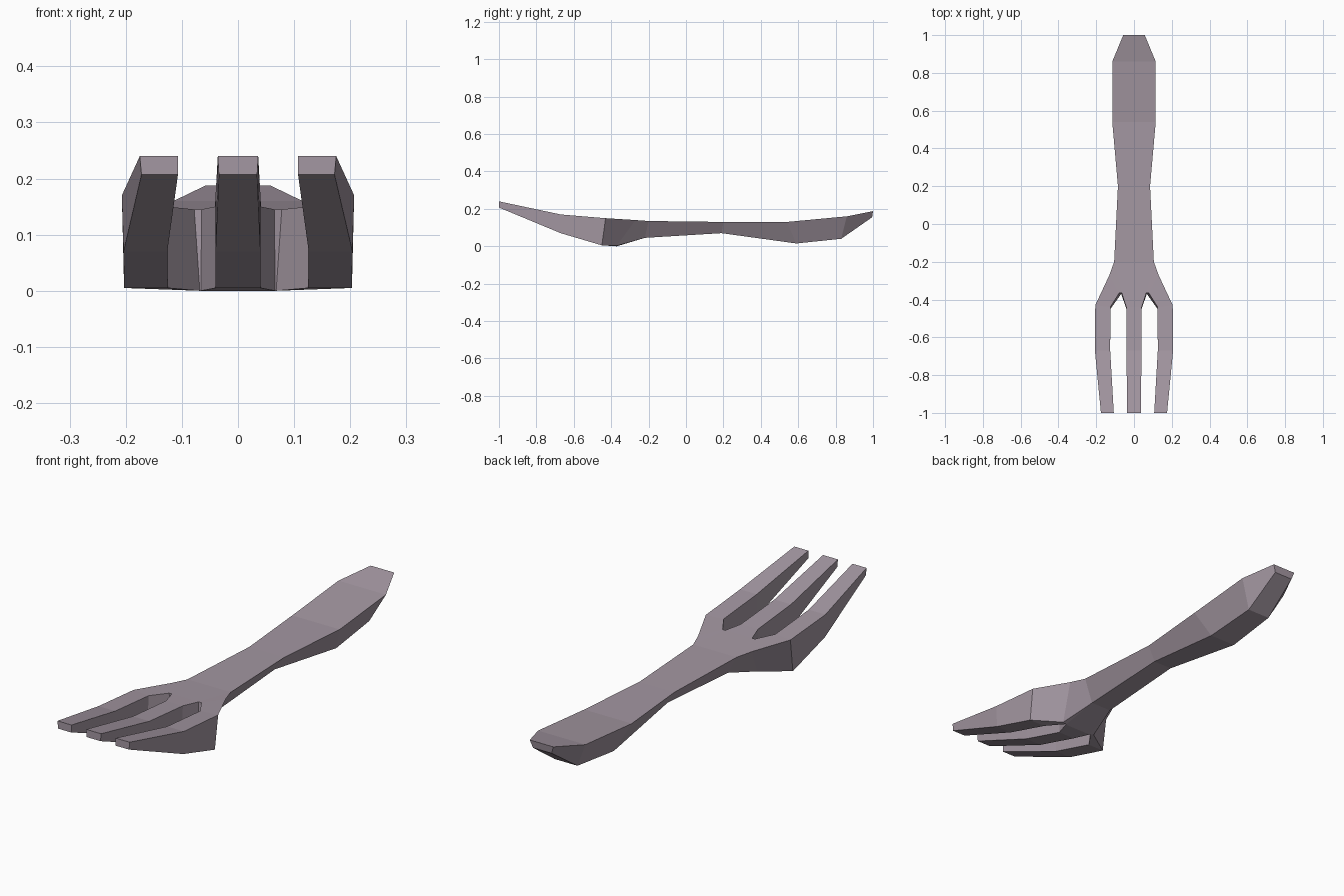
import bpy, bmesh

if "Cube" in bpy.data.objects:
    bpy.data.objects.remove(bpy.data.objects["Cube"])

# Each outline point of the right half: top (x, y, z) and bottom (x, y, z)
pts = {
    # handle stations, butt end to neck
    'h0': ((.057, 1.0, .188), (.045, .995, .155)),
    'h1': ((.115, .86, .16), (.055, .83, .04)),
    'h2': ((.115, .54, .13), (.063, .59, .015)),
    'h3': ((.085, .20, .13), (.045, .19, .07)),
    'h4': ((.105, -.20, .135), (.05, -.22, .045)),
    # shoulder and slot end
    'shoulder': ((.13, -.27, .14), (.085, -.37, .003)),
    'slot_out': ((.078, -.365, .145), (.068, -.37, 0)),
    'slot_in': ((.065, -.365, .145), (.066, -.375, 0)),
    # outer prong: outside (o) and inside (i) edges
    'o0': ((.205, -.43, .15), (.203, -.45, .005)),
    'i0': ((.125, -.44, .15), (.125, -.45, .005)),
    'o1': ((.207, -.67, .17), (.204, -.67, .07)),
    'i1': ((.126, -.67, .17), (.126, -.67, .07)),
    'o2': ((.175, -1, .24), (.172, -1, .207)),
    'i2': ((.107, -1, .24), (.107, -1, .207)),
    # middle prong edge
    'm0': ((.041, -.44, .15), (.04, -.45, .005)),
    'm1': ((.04, -.67, .17), (.04, -.67, .07)),
    'm2': ((.036, -1, .24), (.034, -1, .207)),
}
# Matching points on the centre line
spine = ['h0', 'h1', 'h2', 'h3', 'h4', 'slot_in', 'm0', 'm1', 'm2']
for k in spine:
    pts['c_' + k] = tuple((0, p[1], p[2]) for p in pts[k])

# Patches seen from above
cells = [('c_' + a, a, b, 'c_' + b) for a, b in zip(spine, spine[1:])]
cells += [('h4', 'shoulder', 'slot_out', 'slot_in'),
          ('shoulder', 'o0', 'i0', 'slot_out'),
          ('o0', 'o1', 'i1', 'i0'), ('o1', 'o2', 'i2', 'i1')]

bm = bmesh.new()
top = {k: bm.verts.new(p[0]) for k, p in pts.items()}
bot = {k: bm.verts.new(p[1]) for k, p in pts.items()}
edges = {}
for c in cells:
    bm.faces.new([top[k] for k in c])
    bm.faces.new([bot[k] for k in reversed(c)])
    for a, b in zip(c, c[1:] + c[:1]):
        edges.setdefault(frozenset((a, b)), []).append((a, b))

# Side walls along every open edge off the centre line
for uses in edges.values():
    a, b = uses[0]
    if len(uses) == 1 and not (a.startswith('c_') and b.startswith('c_')):
        bm.faces.new([top[b], top[a], bot[a], bot[b]])

# Mirror to the left half
geom = bm.verts[:] + bm.edges[:] + bm.faces[:]
bmesh.ops.mirror(bm, geom=geom, axis='X', merge_dist=.0005)
bmesh.ops.remove_doubles(bm, verts=bm.verts[:], dist=.0003)
bmesh.ops.recalc_face_normals(bm, faces=bm.faces[:])

mesh = bpy.data.meshes.new('fork')
bm.to_mesh(mesh)
bm.free()
mat = bpy.data.materials.new('mauve grey metal')
mat.diffuse_color = (.37, .31, .36, 1)
mat.use_nodes = True
mat.node_tree.nodes["Principled BSDF"].inputs["Base Color"].default_value = mat.diffuse_color
mesh.materials.append(mat)
fork = bpy.data.objects.new('fork', mesh)
bpy.context.collection.objects.link(fork)
